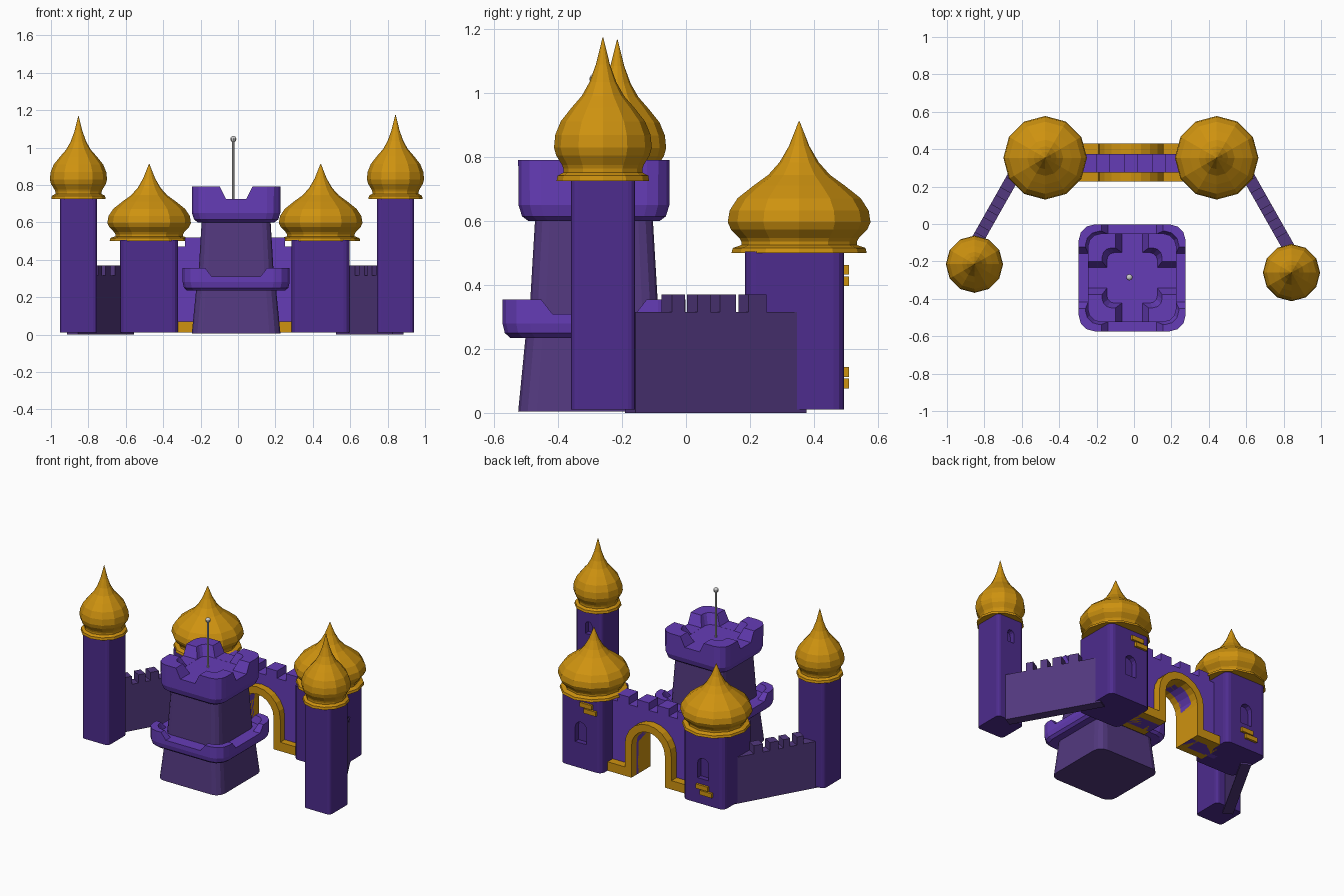
import bpy, bmesh
from math import sin, cos, pi, atan2, hypot
from mathutils import Matrix, Vector

if "Cube" in bpy.data.objects:
    bpy.data.objects.remove(bpy.data.objects["Cube"])


def material(name, rgb):
    m = bpy.data.materials.new(name)
    m.diffuse_color = (*rgb, 1)
    m.use_nodes = True
    m.node_tree.nodes["Principled BSDF"].inputs["Base Color"].default_value = m.diffuse_color
    return m


TOWER = material("deep_purple", (0.075, 0.025, 0.27))
TRIM = material("bright_purple", (0.13, 0.045, 0.47))
WALL = material("dusky_purple", (0.085, 0.04, 0.21))
GOLD = material("gold", (0.62, 0.29, 0.005))


def finish(name, bm, mat=None):
    bmesh.ops.recalc_face_normals(bm, faces=bm.faces)
    me = bpy.data.meshes.new(name)
    bm.to_mesh(me)
    bm.free()
    ob = bpy.data.objects.new(name, me)
    bpy.context.collection.objects.link(ob)
    if mat:
        me.materials.append(mat)
    return ob


def skin(name, loops, mat=None):
    """Closed solid through matching loops of points."""
    bm = bmesh.new()
    rings = [[bm.verts.new(p) for p in lp] for lp in loops]
    n = len(rings[0])
    for a, b in zip(rings, rings[1:]):
        for i in range(n):
            j = (i + 1) % n
            bm.faces.new((a[i], a[j], b[j], b[i]))
    bm.faces.new(rings[0])
    bm.faces.new(rings[-1])
    return finish(name, bm, mat)


def box(name, x0, x1, y0, y1, z0, z1, mat):
    loop = [(x0, y0), (x1, y0), (x1, y1), (x0, y1)]
    return skin(name, [[(x, y, z) for x, y in loop] for z in (z0, z1)], mat)


def rounded_loft(name, cx, cy, profile, radius, mat):
    """Rounded-square sections; profile is (half width, z)."""
    loops = []
    for h, z in profile:
        r, lp = radius * h, []
        for q in range(4):
            mid = pi / 4 + q * pi / 2
            ox, oy = (h - r) * (1 if cos(mid) > 0 else -1), (h - r) * (1 if sin(mid) > 0 else -1)
            for k in range(4):
                a = q * pi / 2 + k * pi / 6
                lp.append((cx + ox + r * cos(a), cy + oy + r * sin(a), z))
        loops.append(lp)
    return skin(name, loops, mat)


def prism_y(name, pts, y0, y1, mat=None):
    """Front-view outline (x, z) extruded along y."""
    return skin(name, [[(x, y, z) for x, z in pts] for y in (y0, y1)], mat)


def cut(ob, cutter):
    cutter.hide_render = True
    m = ob.modifiers.new("cut", "BOOLEAN")
    m.object, m.solver = cutter, "EXACT"
    bpy.context.view_layer.objects.active = ob
    bpy.ops.object.modifier_apply(modifier=m.name)
    bpy.data.objects.remove(cutter)


def arch(cx, half, z0, spring, steps=10):
    """Open arch outline from left foot to right foot."""
    pts = [(cx - half, z0)]
    pts += [(cx - half * cos(pi * i / steps), spring + half * sin(pi * i / steps)) for i in range(steps + 1)]
    return pts + [(cx + half, z0)]


# Onion domes with flared collars, 12 flat sides
def dome(name, x, y, z, sr, sz):
    prof = [(.10, -.005), (.145, -.005), (.142, .012), (.124, .022), (.124, .034), (.128, .046),
            (.146, .075), (.153, .1), (.149, .14), (.132, .182), (.098, .225), (.066, .262),
            (.042, .305), (.022, .36), (.001, .445)]
    loops = [[(x + r * sr * sin(i * pi / 6), y + r * sr * cos(i * pi / 6), z + h * sz)
              for i in range(12)] for r, h in prof]
    skin(name, loops, GOLD)


# Towers: slim ones at the front corners, stout ones at the gate
for name, x, y, half, top, dy, sr, sz, win in [
        ("front_left_tower", -.853, -.215, .1, .73, 0, 1, .985, None),
        ("front_right_tower", .842, -.26, .1, .73, 0, 1, 1, (.025, .56, .62)),
        ("gate_left_tower", -.475, .34, .155, .505, .014, 1.46, .915, (.042, .18, .28)),
        ("gate_right_tower", .442, .34, .155, .505, .014, 1.46, .915, (.042, .18, .28))]:
    t = rounded_loft(name, x, y, [(half, .01), (half, top)], .22, TOWER)
    if win:
        w, z0, z1 = win
        cut(t, prism_y("window_cutter", arch(x, w, z0, z1, 6), y + half - .035, y + half + .1))
    dome(name + "_dome", x, y + dy, top, sr, sz)

# Gold accent bricks on the gate towers' back faces
for x, z in [(.38, .43), (-.49, .11)]:
    for i, s in enumerate((-1, 1)):
        bx = x + s * .015
        box(f"accent_brick_{i}", bx - .045, bx + .045, .485, .51, z + s * .018 - .015, z + s * .018 + .015, GOLD)

# Gate wall with arched opening and battlements
CX = -.017
opening = arch(CX, .125, 0.01, .225)
prism_y("gate_wall", [(-.4, .01)] + opening + [(.37, .01), (.37, .47), (-.4, .47)], .275, .375, TRIM)
for i in range(4):
    x = CX + (i - 1.5) * .15
    box(f"gate_merlon_{i}", x - .042, x + .042, .275, .375, .46, .52, TRIM)

# Gold arch surround and plinth blocks
outer = arch(CX, .175, 0.01, .225)
prism_y("gate_arch", opening + outer[::-1], .227, .43, GOLD)
for s in (-1, 1):
    a, b = sorted((CX + s * .17, CX + s * .33))
    box("gate_plinth", a, b, .227, .43, .01, .07, GOLD)

# Slanting side walls with battlements
for side, (ax, ay), (bx, by) in [("left", (-.885, -.17), (-.585, .36)),
                                 ("right", (.855, -.175), (.552, .36))]:
    length = hypot(bx - ax, by - ay)
    M = Matrix.Translation((ax, ay, 0)) @ Matrix.Rotation(atan2(by - ay, bx - ax), 4, "Z")
    wall = box(f"{side}_wall", 0, length, -.033, .033, 0, .315, WALL)
    wall.matrix_world = M
    for i, (y0, y1) in enumerate([(-.06, -.02), (.02, .06), (.09, .14), (.18, .235)]):
        k = length / (by - ay)
        m = box(f"{side}_merlon_{i}", (y0 - ay) * k, (y1 - ay) * k, -.033, .033, .31, .37, WALL)
        m.matrix_world = M

# Central keep: tapered body in two stages
KX, KY = -.01, -.288
rounded_loft("keep_base", KX, KY, [(.237, .005), (.213, .25)], .25, WALL)
rounded_loft("keep_body", KX, KY, [(.206, .24), (.184, .61)], .25, WALL)
ledge = rounded_loft("keep_ledge", KX, KY, [(.262, .235), (.279, .25), (.286, .28), (.286, .355),
                                            (.25, .355), (.235, .31)], .3, TRIM)
crown = rounded_loft("keep_crown", KX, KY, [(.205, .6), (.225, .615), (.236, .65), (.237, .792),
                                            (.16, .792), (.135, .725)], .3, TRIM)

# Sloped notches through both parapets, front-back and side-side
for ob, low, high, w0, w1 in [(ledge, .31, .355, .13, .165), (crown, .7255, .792, .055, .088)]:
    g = (w1 - w0) / (high - low) * .05
    pts = [(-w0, low), (w0, low), (w1 + g, high + .05), (-w1 - g, high + .05)]
    for turn in (0, pi / 2):
        c = prism_y("notch_cutter", pts, -.5, .5)
        c.data.transform(Matrix.Translation((KX, KY, 0)) @ Matrix.Rotation(turn, 4, "Z"))
        cut(ob, c)

# Flagpole with ball tip, left grey
bm = bmesh.new()
bmesh.ops.create_cone(bm, cap_ends=True, segments=8, radius1=.007, radius2=.006, depth=.34,
                      matrix=Matrix.Translation((-.025, -.285, .88)))
bmesh.ops.create_uvsphere(bm, u_segments=10, v_segments=8, radius=.017,
                          matrix=Matrix.Translation((-.025, -.285, 1.045)))
finish("flagpole", bm)
